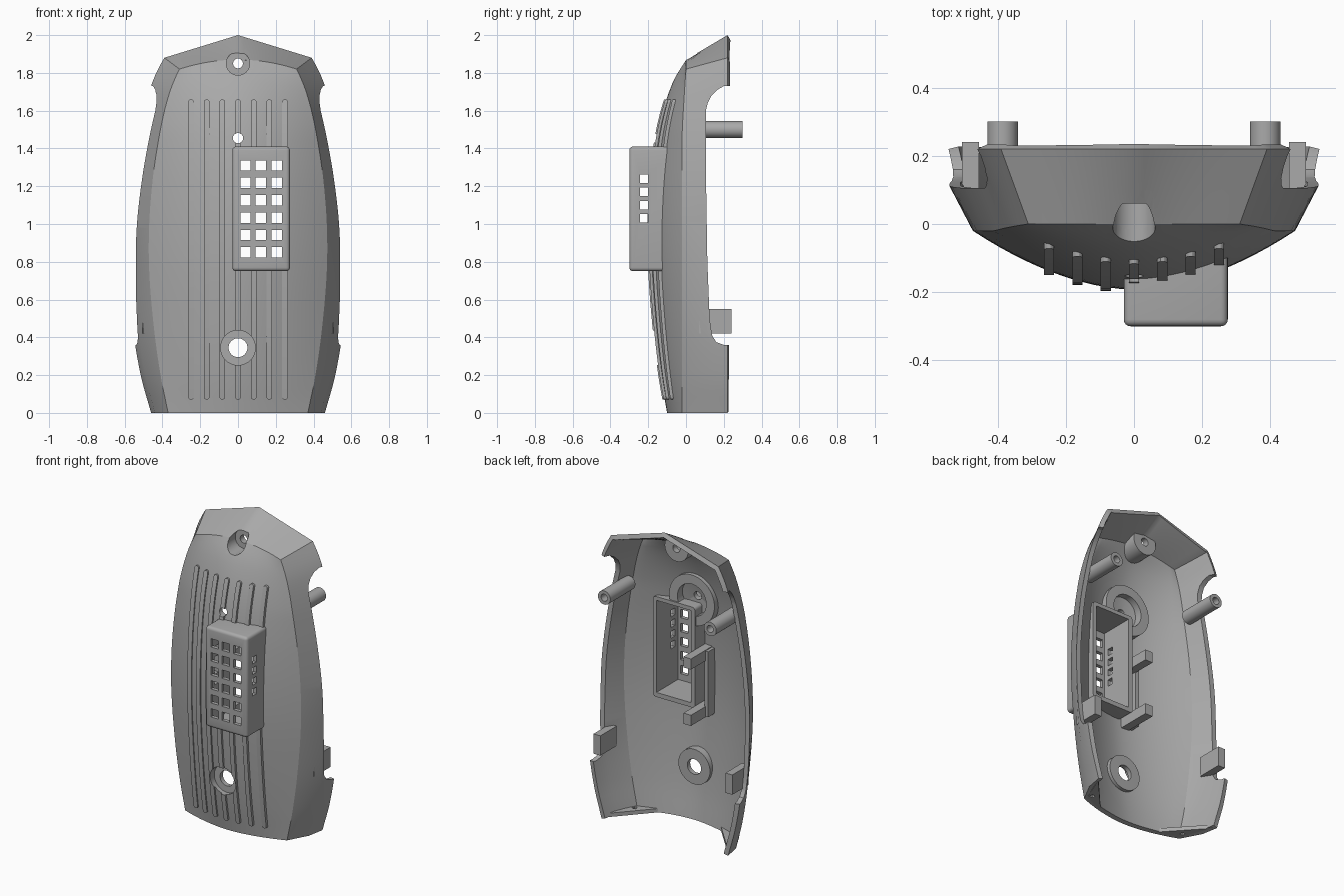
import bpy, bmesh, math
from mathutils import Vector, Matrix

cube = bpy.data.objects.get("Cube")
if cube:
    bpy.data.objects.remove(cube)

grey = bpy.data.materials.new("plastic_grey")
grey.use_nodes = True
grey.diffuse_color = (0.4, 0.4, 0.4, 1)
grey.node_tree.nodes["Principled BSDF"].inputs["Base Color"].default_value = (0.4, 0.4, 0.4, 1)

# Height, front depth, crease half width, mid-wall half width, rim half width
STATIONS = [
    (0, -.10, .37, .44, .46), (.2, -.135, .41, .49, .515), (.45, -.165, .445, .527, .555),
    (.75, -.188, .47, .54, .567), (1.0, -.192, .47, .535, .562), (1.25, -.18, .45, .508, .54),
    (1.45, -.155, .42, .473, .51), (1.6, -.122, .39, .44, .485), (1.72, -.082, .36, .41, .462),
    (1.8, -.045, .335, .38, .43), (1.87, 0, .31, .35, .39)]


def station(z):
    """Smooth interpolation of the station table."""
    k = max(i for i in range(len(STATIONS) - 1) if STATIONS[i][0] <= z + 1e-6)
    pts = [Vector(STATIONS[min(max(k + d, 0), len(STATIONS) - 1)]) for d in (-1, 0, 1, 2)]
    a, b, c, d = pts
    h = c[0] - b[0]
    t = (z - b[0]) / h
    m0 = (c - a) * (h / (c[0] - a[0]))
    m1 = (d - b) * (h / (d[0] - b[0]))
    return (b * (2*t**3 - 3*t*t + 1) + m0 * (t**3 - 2*t*t + t)
            + c * (3*t*t - 2*t**3) + m1 * (t**3 - t*t))


def top_blend(z):
    return max(0, (z - 1.5) / .37)


def surface_y(x, z):
    _, front, crease = station(z)[:3]
    side = -.02 + .02 * top_blend(z)
    return front + (side - front) * min(1, abs(x) / crease) ** 1.8


def finish(name, bm, smooth=True):
    bmesh.ops.recalc_face_normals(bm, faces=bm.faces)
    mesh = bpy.data.meshes.new(name)
    bm.to_mesh(mesh)
    bm.free()
    mesh.materials.append(grey)
    obj = bpy.data.objects.new(name, mesh)
    bpy.context.collection.objects.link(obj)
    return obj


def activate(obj):
    bpy.ops.object.select_all(action='DESELECT')
    obj.select_set(True)
    bpy.context.view_layer.objects.active = obj


def boolean(obj, other, op='DIFFERENCE'):
    activate(obj)
    mod = obj.modifiers.new("cut", 'BOOLEAN')
    mod.object, mod.operation, mod.solver = other, op, 'EXACT'
    bpy.ops.object.modifier_apply(modifier=mod.name)


def add_box(bm, x0, x1, y0, y1, z0, z1):
    size = Matrix.Diagonal((x1 - x0, y1 - y0, z1 - z0, 1))
    mid = Matrix.Translation(((x0 + x1) / 2, (y0 + y1) / 2, (z0 + z1) / 2))
    return bmesh.ops.create_cube(bm, size=1, matrix=mid @ size)


def boxes(name, *dims):
    bm = bmesh.new()
    for d in dims:
        add_box(bm, *d)
    return finish(name, bm)


def cylinder(name, x, z, r, y0, y1):
    bm = bmesh.new()
    place = Matrix.Translation((x, (y0 + y1) / 2, z)) @ Matrix.Rotation(math.pi / 2, 4, 'X')
    bmesh.ops.create_cone(bm, cap_ends=True, segments=40, radius1=r, radius2=r,
                          depth=y1 - y0, matrix=place)
    return finish(name, bm)


def prism(name, points, vector):
    bm = bmesh.new()
    face = bm.faces.new([bm.verts.new(p) for p in points])
    out = bmesh.ops.extrude_face_region(bm, geom=[face])
    bmesh.ops.translate(bm, vec=vector, verts=[v for v in out["geom"] if isinstance(v, bmesh.types.BMVert)])
    return finish(name, bm)


def loft(name, closed):
    """Curved front, raked side walls and a gabled roof."""
    us = [i / 12 for i in range(-12, 13)]
    rows = []
    for i in range(45):
        z = 1.87 * i / 44
        _, front, crease, mid, rim = station(z)
        k = top_blend(z) ** 2
        row = [(u * crease, surface_y(u * crease, z), z - .05 * u * u * k) for u in us]
        for s in (-1, 1):
            wall = [(s * mid, .11, z - .02 * k), (s * rim, .22, z + .01 * k)]
            row = wall[::-1] + row if s < 0 else row + wall
        rows.append([Vector(p) for p in row])
    edge = rows[-1][2:-2]
    gable = [Vector((.39 * u, .22, 2 - .12 * abs(u))) for u in us]
    for t in (.5, 1):
        row = [a.lerp(b, t) for a, b in zip(edge, gable)]
        rows.append([gable[0], row[0]] + row + [row[-1], gable[-1]])
    bm = bmesh.new()
    grid = [[bm.verts.new(p) for p in row] for row in rows]
    for a, b in zip(grid, grid[1:]):
        for j in range(len(a) - 1):
            bm.faces.new((a[j], a[j + 1], b[j + 1], b[j]))
    bmesh.ops.remove_doubles(bm, verts=bm.verts, dist=.0005)
    if closed:
        bm.faces.new(sorted((v for v in bm.verts if v.co.z < 1e-4), key=lambda v: v.co.x))
        bmesh.ops.holes_fill(bm, edges=[e for e in bm.edges if e.is_boundary], sides=0)
    return finish(name, bm)


# Main shell, with the full outer volume kept as a trimming helper
core = loft("core_helper", True)
shell = loft("shell", False)
activate(shell)
solid = shell.modifiers.new("wall", 'SOLIDIFY')
solid.thickness, solid.offset = .03, -1
bpy.ops.object.modifier_apply(modifier=solid.name)

# Raised ribs that follow the front surface
bm = bmesh.new()
R = .015
zs = [.07 + R * f for f in (.05, .3, .65, 1)] + [.1 + 1.53 * i / 30 for i in range(31)]
zs += [1.66 - R * f for f in (1, .65, .3, .05)]
for i in range(-3, 4):
    x, last = i * .083, None
    for z in zs:
        d = max(0, .07 + R - z, z - 1.66 + R)
        w = math.sqrt(R * R - d * d)
        y = surface_y(x, z)
        ring = [bm.verts.new((x + sx * w, y + dy, z)) for sx, dy in ((-1, .015), (-1, -.012), (1, -.012), (1, .015))]
        if last:
            for k in range(4):
                bm.faces.new((last[k], last[k - 1], ring[k - 1], ring[k]))
        else:
            bm.faces.new(ring)
        last = ring
    bm.faces.new(last)
ribs = finish("front_ribs", bm)

# Vent box with rounded edges
bm = bmesh.new()
add_box(bm, -.03, .275, -.3, -.05, .75, 1.41)
bmesh.ops.bevel(bm, geom=[e for e in bm.edges if min(v.co.y for v in e.verts) < -.2],
                offset=.02, segments=4, profile=.5, affect='EDGES')
vent = finish("vent_box", bm)

# Screw bosses, trimmed so they never stand out of the front
top_boss = cylinder("top_boss", 0, 1.85, .085, -.2, .1)
low_boss = cylinder("lower_boss", 0, .345, .115, -.3, -.085)
ring = cylinder("middle_ring", 0, 1.45, .165, -.3, -.06)
for b in (top_boss, low_boss, ring):
    boolean(b, core, 'INTERSECT')

# Cutters: side notch, vent cavity, vent holes, screw holes
profile = [(.4, .36), (.2, .36), (.16, .375), (.138, .41), (.125, .5), (.113, .8), (.105, 1.3),
           (.105, 1.6), (.115, 1.64), (.135, 1.68), (.165, 1.71), (.2, 1.73), (.4, 1.73)]
notch = prism("notch_cutter", [(-1, y, z) for y, z in profile], (2, 0, 0))
cavity = boxes("cavity_cutter", (0, .25, -.275, .02, .78, 1.385))
H = .0275
grid_holes = boxes("grid_cutter", *[(x - H, x + H, -.4, -.25, z - H, z + H)
                   for x in (.04, .12, .205) for z in [.85 + .092 * i for i in range(6)]])
side_holes = boxes("side_cutter", *[(-.1, .4, -.243, -.2, z - .022, z + .022)
                   for z in [1.03 + .07 * i for i in range(4)]])
top_recess = cylinder("top_recess_cutter", 0, 1.85, .062, -.5, .06)
top_hole = cylinder("top_hole_cutter", 0, 1.85, .026, -.5, .18)
low_recess = cylinder("lower_recess_cutter", 0, .345, .092, -.5, -.115)
low_hole = cylinder("lower_hole_cutter", 0, .345, .05, -.5, .1)
mid_hole = cylinder("middle_hole_cutter", 0, 1.455, .027, -.5, .1)
ring_bore = cylinder("ring_bore_cutter", 0, 1.45, .105, -.125, .1)

cuts = {shell: (notch, cavity, top_recess, top_hole, low_recess, low_hole, mid_hole),
        ribs: (cavity, low_recess, mid_hole), vent: (cavity, grid_holes, side_holes),
        top_boss: (top_recess, top_hole), low_boss: (low_recess, low_hole),
        ring: (ring_bore, mid_hole, cavity)}
for obj, cutters in cuts.items():
    for c in cutters:
        boolean(obj, c)

# Mirrored interior parts: posts, clip blocks and corner tabs
parts = [shell, ribs, vent, top_boss, low_boss, ring]
for s, side in ((1, "left"), (-1, "right")):
    post = cylinder(side + "_post", s * .385, 1.5, .045, .04, .3)
    bore = cylinder(side + "_bore_cutter", s * .385, 1.5, .023, .12, .4)
    boolean(post, bore)
    xa, xb = sorted((s * .455, s * .505))
    block = boxes(side + "_clip_block", (xa, xb, .07, .24, .42, .55))
    tab = prism(side + "_corner_tab", [(s * .445, .2, .002), (s * .36, -.01, .002), (s * .2, -.07, .002)], (0, 0, .025))
    pin = boxes(side + "_tab_cutter", (s * .35 - .012, s * .35 + .012, .02, .044, -.1, .1))
    boolean(tab, pin)
    parts += [post, block, tab]
    for c in (bore, pin):
        bpy.data.objects.remove(c)

# Board holder: two arms joined by an upright plate
parts.append(boxes("board_holder_arms", *[(-.085, -.03, -.175, .07, z - .035, z + .035) for z in (.73, 1.1)]))
parts.append(boxes("board_holder_plate", (-.105, -.08, -.175, -.08, .7, 1.13)))

for obj in parts:
    activate(obj)
    bpy.ops.object.shade_smooth_by_angle(angle=math.radians(28))
for c in [o for o in bpy.data.objects if o.name.endswith(("_cutter", "_helper"))]:
    bpy.data.objects.remove(c)
